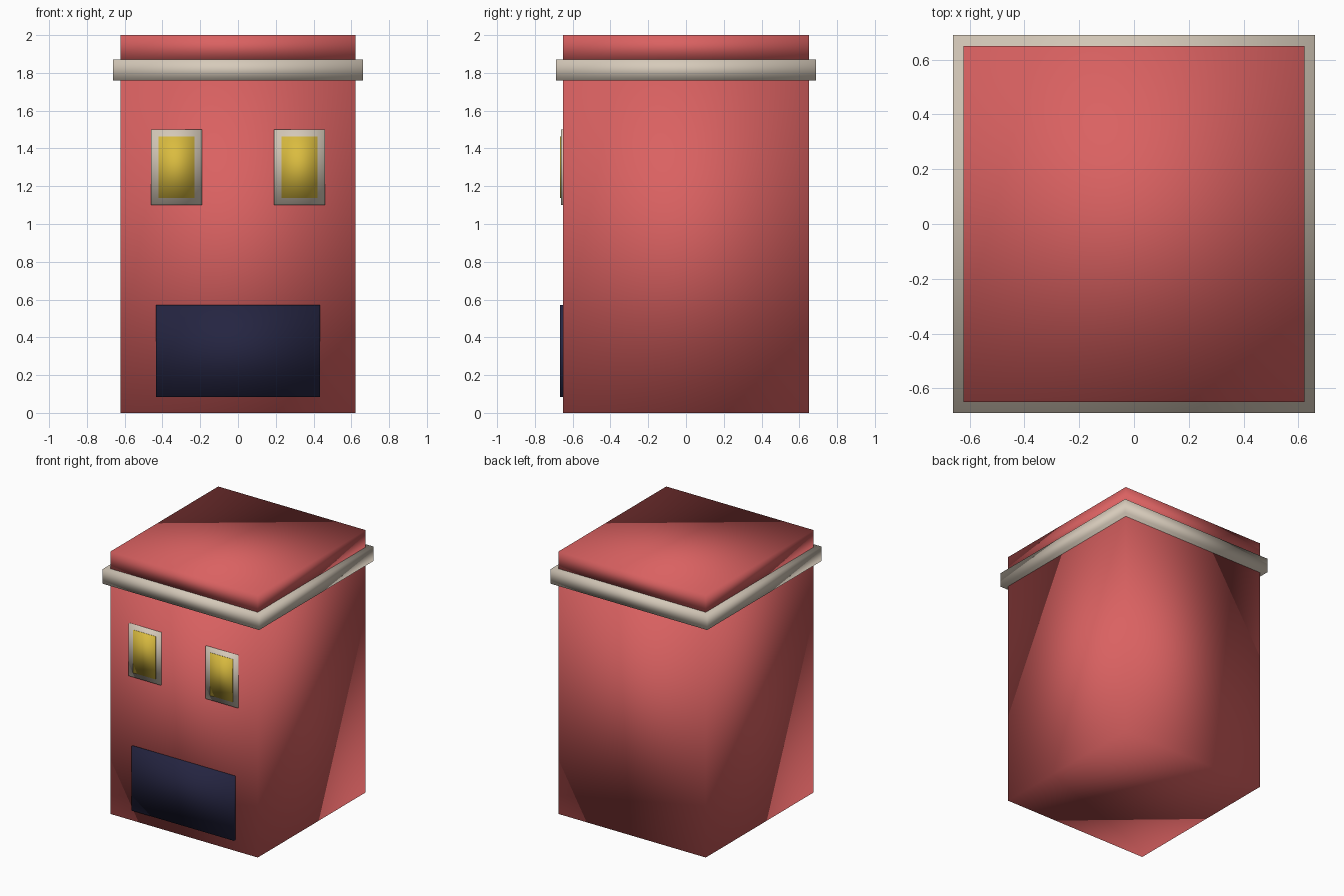
import bpy
import bmesh
from mathutils import Matrix, Vector

if "Cube" in bpy.data.objects:
    bpy.data.objects.remove(bpy.data.objects["Cube"])


def material(name, rgb):
    m = bpy.data.materials.new(name)
    m.diffuse_color = (*rgb, 1)
    m.use_nodes = True
    m.node_tree.nodes["Principled BSDF"].inputs["Base Color"].default_value = m.diffuse_color
    return m


RED = material("brick red", (0.70, 0.12, 0.12))
STONE = material("pale stone", (0.67, 0.59, 0.49))
GOLD = material("lit yellow", (0.70, 0.50, 0.05))
NAVY = material("dark navy", (0.018, 0.018, 0.053))


def box(name, lo, hi, mat):
    """Soft-shaded box spanning two opposite corners."""
    lo, hi = Vector(lo), Vector(hi)
    bm = bmesh.new()
    bmesh.ops.create_cube(bm, size=1, matrix=Matrix.Translation((lo + hi) / 2)
                          @ Matrix.Diagonal((*(hi - lo), 1)))
    for f in bm.faces:
        f.smooth = True
    mesh = bpy.data.meshes.new(name)
    bm.to_mesh(mesh)
    bm.free()
    mesh.materials.append(mat)
    ob = bpy.data.objects.new(name, mesh)
    bpy.context.collection.objects.link(ob)
    return ob


W, D = 0.622, 0.65      # half width and half depth of the walls
LEDGE = 0.039           # overhang of the cornice

# Main masses
box("walls", (-W, -D, 0), (W, D, 1.765), RED)
box("cornice", (-W - LEDGE, -D - LEDGE, 1.76), (W + LEDGE, D + LEDGE, 1.87), STONE)
box("roof_block", (-W, -D, 1.865), (W, D, 2), RED)

# Windows on the front
for side, cx in (("left", -0.325), ("right", 0.325)):
    box(f"window_frame_{side}", (cx - 0.135, -0.661, 1.10), (cx + 0.135, -0.64, 1.50), STONE)
    box(f"window_pane_{side}", (cx - 0.095, -0.667, 1.137), (cx + 0.095, -0.658, 1.462), GOLD)

# Wide shop opening at street level
box("shop_front", (-0.433, -0.667, 0.083), (0.433, -0.64, 0.572), NAVY)
